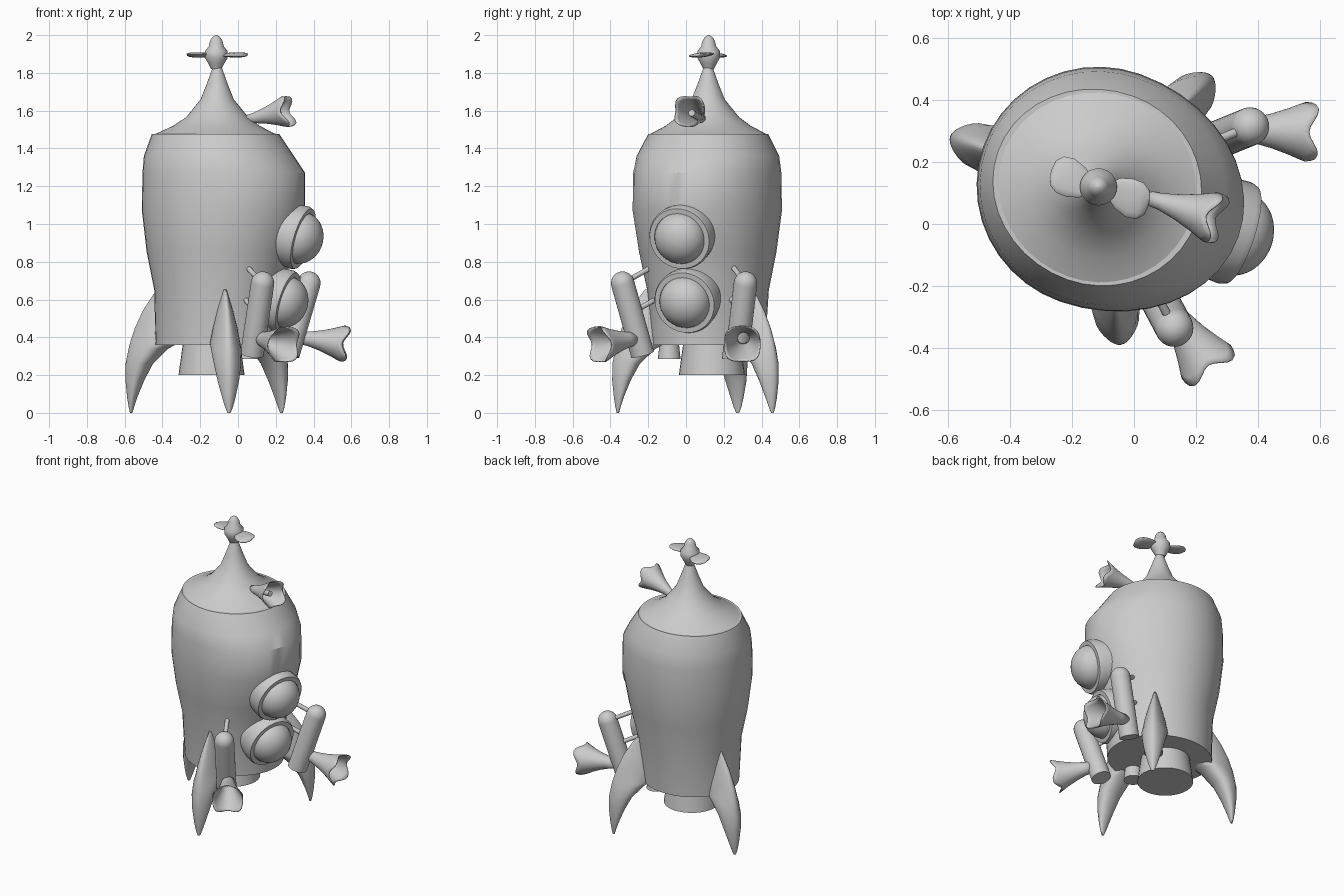
import bpy
from math import cos, sin, pi, radians
from mathutils import Vector, Matrix

if "Cube" in bpy.data.objects:
    bpy.data.objects.remove(bpy.data.objects["Cube"])

CX, CY, FACE = -0.11, 0.117, radians(-19.5)   # hull axis and window heading


def loft(name, rings, caps=True, angle=35):
    """Skin a list of equal-length point rings."""
    n = len(rings[0])
    verts = [tuple(p) for r in rings for p in r]
    faces = [(k * n + i, k * n + (i + 1) % n, (k + 1) * n + (i + 1) % n, (k + 1) * n + i)
             for k in range(len(rings) - 1) for i in range(n)]
    if caps:
        faces += [tuple(reversed(range(n))), tuple(range(len(verts) - n, len(verts)))]
    mesh = bpy.data.meshes.new(name)
    mesh.from_pydata(verts, [], faces)
    ob = bpy.data.objects.new(name, mesh)
    bpy.context.collection.objects.link(ob)
    bpy.ops.object.select_all(action='DESELECT')
    ob.select_set(True)
    bpy.context.view_layer.objects.active = ob
    bpy.ops.object.shade_smooth_by_angle(angle=radians(angle))
    return ob


def frame(origin, axis):
    """Matrix whose local z runs along axis."""
    return Matrix.Translation(origin) @ Vector(axis).to_track_quat('Z', 'Y').to_matrix().to_4x4()


def lathe(name, profile, origin=(0, 0, 0), axis=(0, 0, 1), n=32, angle=35):
    m = frame(origin, axis)
    return loft(name, [[m @ Vector((r * cos(2 * pi * i / n), r * sin(2 * pi * i / n), z))
                        for i in range(n)] for r, z in profile], angle=angle)


def rod(name, a, b, r, n=24):
    d = Vector(b) - Vector(a)
    return lathe(name, [(r, 0), (r, d.length)], a, d, n)


def around(angle, r, z, side=0):
    """Point at a heading around the hull axis, with sideways offset."""
    return Vector((CX + r * cos(angle) - side * sin(angle),
                   CY + r * sin(angle) + side * cos(angle), z))


def hull_ring(z, back, front, side, n=40):
    out = []
    for i in range(n):
        a = 2 * pi * i / n
        c = cos(a)
        out.append(around(FACE, c * (front if c > 0 else back), z, side * sin(a)))
    return out


# Hull with forward bulge
loft("hull", [hull_ring(*p) for p in [
    (.36, .33, .33, .30), (.65, .335, .345, .32), (.85, .375, .41, .36),
    (1.07, .40, .475, .39), (1.27, .397, .475, .387), (1.36, .39, .41, .375),
    (1.477, .35, .33, .315)]])

# Flared nose cap
loft("nose_cap", [hull_ring(*p) for p in [
    (1.47, .35, .33, .318), (1.485, .31, .29, .29), (1.52, .235, .225, .225),
    (1.565, .165, .165, .165), (1.66, .088, .088, .088), (1.74, .056, .056, .056),
    (1.83, .024, .024, .024)]])

# Propeller hub and blades
lathe("propeller_hub", [(.028, 1.82), (.043, 1.85), (.06, 1.88), (.06, 1.915), (.04, 1.94),
                        (.033, 1.97), (.02, 1.99), (.003, 2.0)], (CX - .005, CY + .003, 0), n=24, angle=60)
for k in range(2):
    head = radians(-12 + 180 * k)
    rings = []
    for r, w, off in [(.03, .025, 0), (.06, .05, -.005), (.1, .063, -.012), (.135, .06, -.015),
                      (.157, .042, -.015), (.166, .012, -.012)]:
        rings.append([around(head, r, 1.895 + .012 * sin(a) * (w / .06) + .006 * cos(a), off + w * cos(a))
                      for a in [2 * pi * i / 16 for i in range(16)]])
    loft(f"propeller_blade_{k + 1}", rings, angle=60)


# Flaring horns with a wavy rim
def horn(name, start, end, r0, r1):
    start, end = Vector(start), Vector(end)
    length = (end - start).length
    m = frame(start, end - start)
    rings = []
    for t, f in [(0, 0), (.25, .12), (.5, .34), (.75, .64), (.9, .86), (1, 1)]:
        ring = []
        for i in range(32):
            a = 2 * pi * i / 32
            wave = cos(4 * a + pi) * t ** 3
            r = (r0 + (r1 - r0) * f) * (1 + .06 * wave)
            ring.append(m @ Vector((r * cos(a), r * sin(a), length * t + .016 * wave)))
        rings.append(ring)
    ob = loft(name, rings, caps=False, angle=60)
    mod = ob.modifiers.new("thickness", 'SOLIDIFY')
    mod.thickness = .006
    return ob


horn("nose_horn", (.03, .09, 1.55), (.262, .018, 1.597), .02, .088)
rod("nose_horn_tongue", (.1, .068, 1.565), (.225, .03, 1.588), .018, 16)
horn("front_horn", (.11, -.265, .395), (.242, -.458, .362), .035, .102)
horn("rear_horn", (.32, .305, .40), (.568, .298, .365), .032, .102)

# Side canisters with struts to the hull
for name, top in [("front", Vector((.13, -.335, .685))), ("rear", Vector((.375, .315, .685)))]:
    out = Vector((top.x - CX, top.y - CY, 0)).normalized()
    low = top - out * .119 - Vector((0, 0, .375))
    axis = top - low
    L = axis.length
    dome = [(max(.062 * cos(j * pi / 16), .002), L + .064 * sin(j * pi / 16)) for j in range(9)]
    lathe(name + "_canister", [(.062, 0)] + dome, low, axis, 28)
    for k, f in enumerate((0.0, .42)):
        a = top.lerp(low, f)
        rod(f"{name}_strut_{k + 1}", a, a - out * .17 + Vector((0, 0, .085)), .014, 12)

# Round windows: rim ring and glass dome
for name, pos in [("upper", (.345, -.035, .922)), ("lower", (.265, -.008, .583))]:
    n = Vector((.91, -.30, -.27))
    lathe(name + "_window_rim", [(.165, -.15), (.172, -.02), (.165, 0), (.138, 0), (.136, -.02)],
          pos, n, 40)
    lathe(name + "_window_glass", [(max(.138 * cos(j * pi / 20), .002), -.015 + .118 * sin(j * pi / 20))
                                   for j in range(11)], pos, n, 40)

# Three swept fins
for k, deg in enumerate((161, 277.5, 45)):
    rings = []
    for z, ri, ro, w in [(0, .476, .488, .008), (.03, .468, .495, .02), (.08, .452, .503, .034),
                         (.17, .415, .512, .055), (.26, .365, .511, .07), (.34, .28, .495, .078),
                         (.37, .22, .488, .077), (.45, .24, .461, .062), (.54, .26, .417, .04),
                         (.61, .28, .37, .02), (.652, .30, .338, .009)]:
        rings.append([around(radians(deg), (ri + ro) / 2 + (ro - ri) / 2 * cos(a), z,
                             w * sin(a) * (1 - .3 * cos(a)))
                      for a in [2 * pi * i / 24 for i in range(24)]])
    loft(f"fin_{k + 1}", rings, angle=60)

# Exhaust nozzles
lathe("main_nozzle", [(.175, .2), (.15, .38)], (-.14, .137, 0))
for k, side in enumerate((-1, 1)):
    p = around(FACE + side * radians(59), .21, 0)
    lathe(f"small_nozzle_{k + 1}", [(.06, .285), (.05, .38)], p, n=24)
